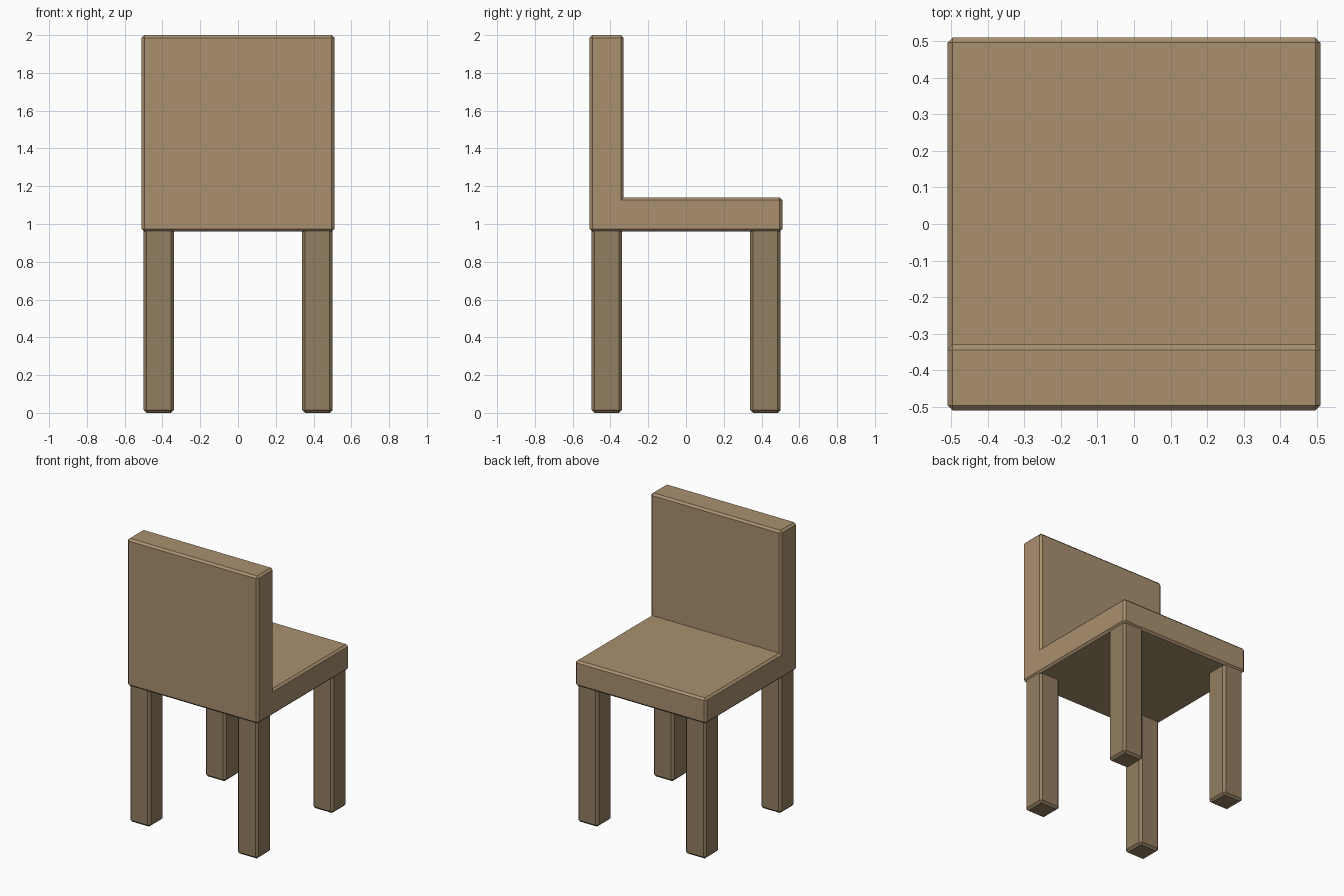
import bpy, bmesh

if "Cube" in bpy.data.objects:
    bpy.data.objects.remove(bpy.data.objects["Cube"])


def material(name, color):
    mat = bpy.data.materials.new(name)
    mat.diffuse_color = (*color, 1)
    mat.use_nodes = True
    mat.node_tree.nodes["Principled BSDF"].inputs["Base Color"].default_value = mat.diffuse_color
    return mat


def finish(name, bm, mat):
    mesh = bpy.data.meshes.new(name)
    bmesh.ops.recalc_face_normals(bm, faces=bm.faces)
    bm.to_mesh(mesh)
    bm.free()
    mesh.materials.append(mat)
    obj = bpy.data.objects.new(name, mesh)
    bpy.context.collection.objects.link(obj)
    return obj


def extruded(profile, half_width, chamfer):
    """Extrude a (y, z) profile along x and chamfer all its outer edges."""
    bm = bmesh.new()
    face = bm.faces.new([bm.verts.new((-half_width, y, z)) for y, z in profile])
    new = bmesh.ops.extrude_face_region(bm, geom=[face])["geom"]
    verts = [v for v in new if isinstance(v, bmesh.types.BMVert)]
    bmesh.ops.translate(bm, verts=verts, vec=(2 * half_width, 0, 0))
    bmesh.ops.recalc_face_normals(bm, faces=bm.faces)
    outer = [e for e in bm.edges if e.calc_face_angle_signed() > 0.1]
    bmesh.ops.bevel(bm, geom=outer, offset=chamfer, segments=1,
                    profile=0.5, affect='EDGES')
    return bm


light_wood = material("light_wood", (0.40, 0.28, 0.16))
dark_wood = material("dark_wood", (0.29, 0.21, 0.12))

# Seat and backrest: one L-shaped side profile
l_profile = [(-0.51, 0.96), (0.51, 0.96), (0.51, 1.14),
             (-0.33, 1.14), (-0.33, 2.0), (-0.51, 2.0)]
finish("seat_and_backrest", extruded(l_profile, 0.51, 0.014), light_wood)

# Four chamfered legs, tops tucked into the seat
for row, y in (("front", -0.42), ("rear", 0.42)):
    for side, x in (("left", -0.42), ("right", 0.42)):
        leg = [(-0.08, 0), (0.08, 0), (0.08, 0.99), (-0.08, 0.99)]
        obj = finish(f"{row}_{side}_leg", extruded(leg, 0.08, 0.015), dark_wood)
        obj.location = (x, y, 0)
